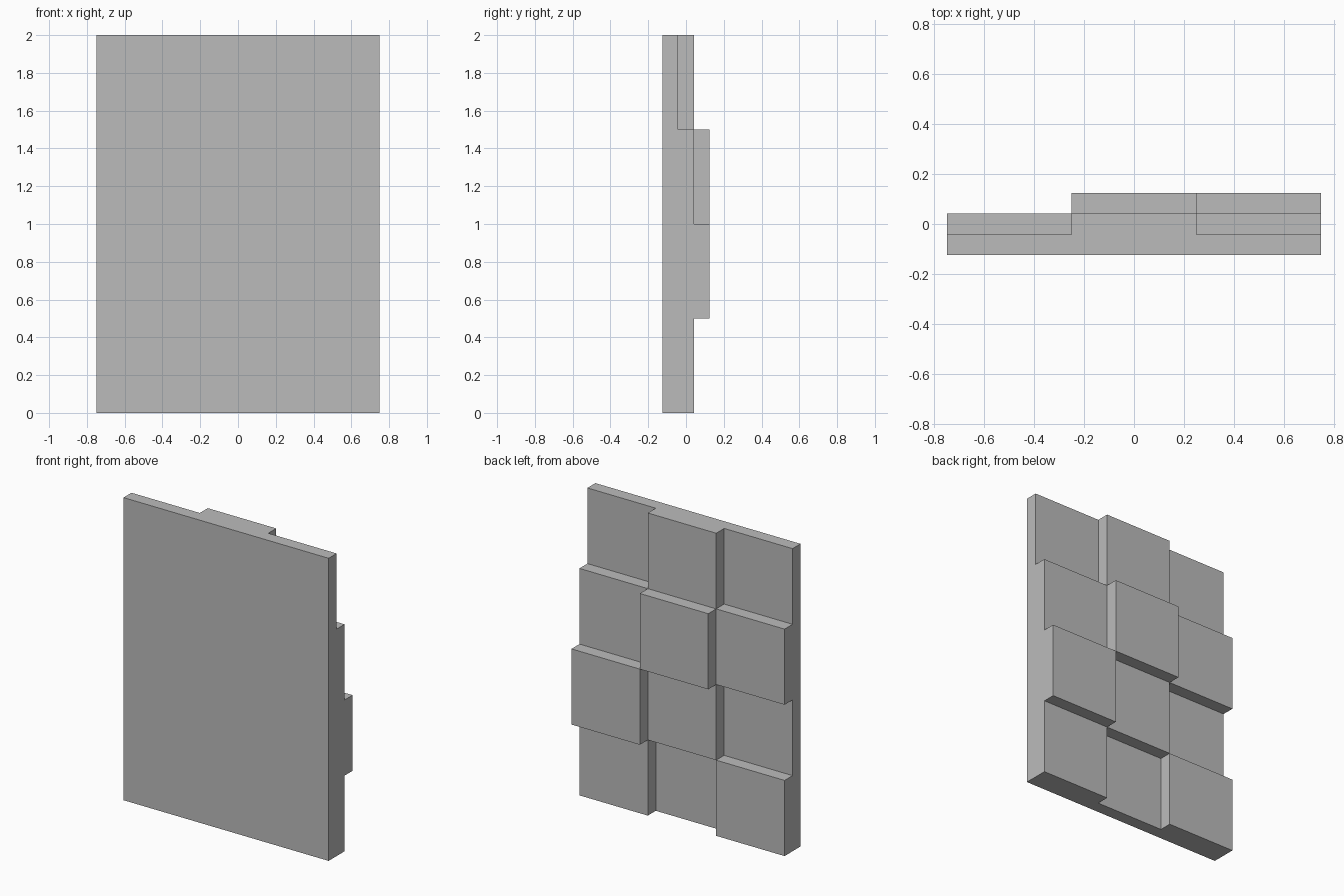
import bpy
import bmesh
from mathutils import Vector

cube = bpy.data.objects.get("Cube")
if cube:
    bpy.data.objects.remove(cube, do_unlink=True)

grey = bpy.data.materials.new("plain grey")
grey.use_nodes = True
colour = (0.5, 0.5, 0.5, 1)
grey.diffuse_color = colour
grey.node_tree.nodes["Principled BSDF"].inputs["Base Color"].default_value = colour

# Relief depth of each tile in steps: rows from the bottom up, columns from -x to +x
LEVELS = [(2, 1, 2),
          (1, 2, 3),
          (2, 3, 2),
          (1, 2, 1)]
TILE = 0.5
STEP = 0.25 / 3
SIZE = Vector((TILE, STEP, TILE))
ORIGIN = Vector((-0.75, -0.125, 0))


def filled(col, layer, row):
    """True where the stepped panel is solid."""
    inside = 0 <= col < 3 and 0 <= row < 4
    return inside and 0 <= layer < LEVELS[row][col]


def add_wall(bm, cell, axis, side):
    """Outer face of one cell on the given axis and side."""
    u, v = (axis + 1) % 3, (axis + 2) % 3
    verts = []
    for a, b in ((0, 0), (1, 0), (1, 1), (0, 1)):
        corner = Vector(cell)
        corner[axis] += side
        corner[u] += a
        corner[v] += b
        verts.append(bm.verts.new(ORIGIN + corner * SIZE))
    bm.faces.new(verts if side else verts[::-1])


# Panel: only the exposed walls of the solid cells, merged into large flat faces
bm = bmesh.new()
for row in range(4):
    for col in range(3):
        for layer in range(LEVELS[row][col]):
            for axis in range(3):
                for side in (0, 1):
                    neighbour = [col, layer, row]
                    neighbour[axis] += 1 if side else -1
                    if not filled(*neighbour):
                        add_wall(bm, (col, layer, row), axis, side)
bmesh.ops.remove_doubles(bm, verts=bm.verts, dist=0.001)
bmesh.ops.dissolve_limit(bm, angle_limit=0.01, verts=bm.verts, edges=bm.edges)

mesh = bpy.data.meshes.new("stepped_tile_panel")
bm.to_mesh(mesh)
bm.free()
mesh.materials.append(grey)
panel = bpy.data.objects.new("stepped_tile_panel", mesh)
bpy.context.collection.objects.link(panel)
